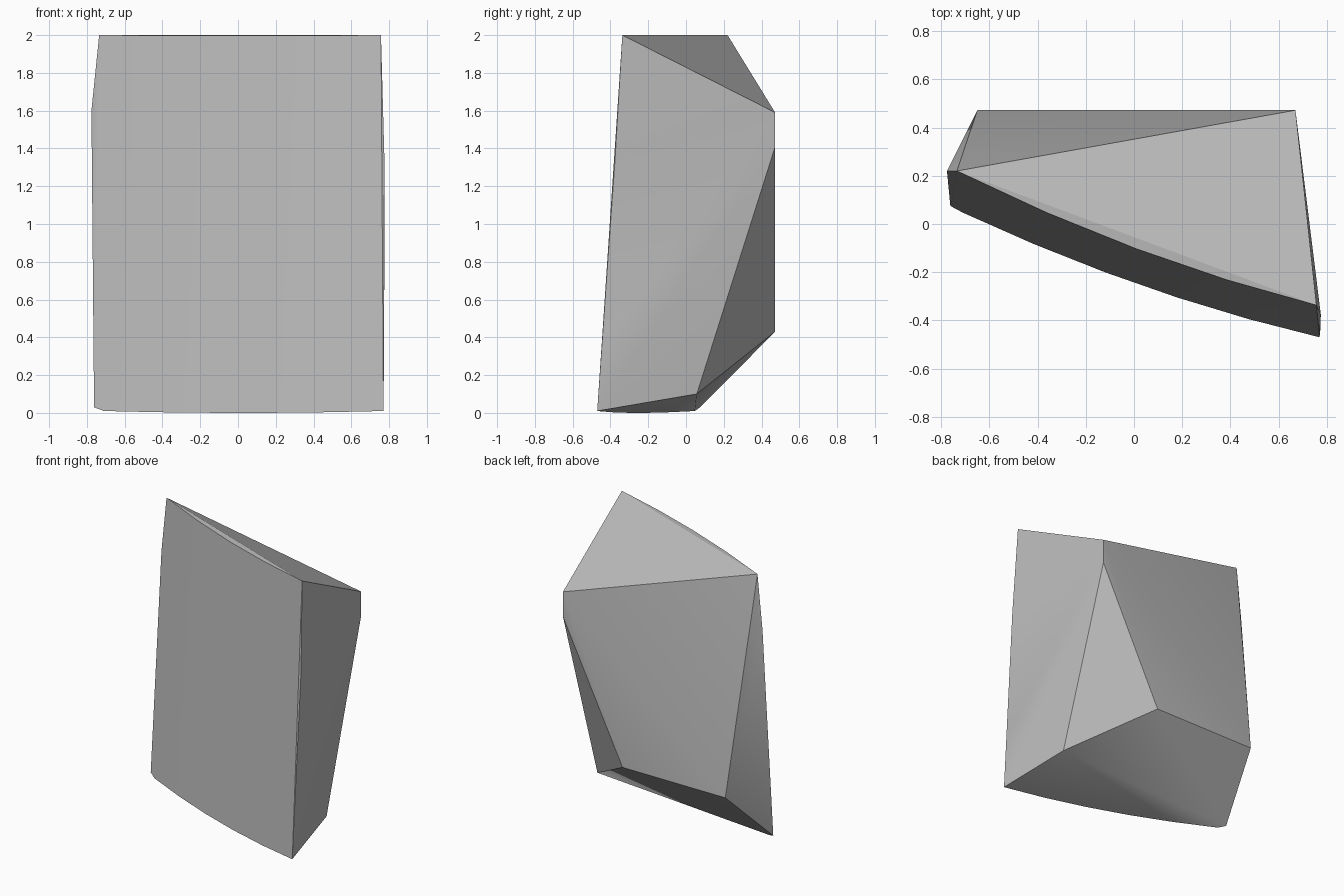
import bpy
import bmesh
import math
from mathutils import Vector

default_cube = bpy.data.objects.get("Cube")
if default_cube:
    bpy.data.objects.remove(default_cube, do_unlink=True)


def make_material(name, value):
    material = bpy.data.materials.new(name)
    material.use_nodes = True
    colour = (value, value, value, 1.0)
    material.diffuse_color = colour
    material.node_tree.nodes["Principled BSDF"].inputs["Base Color"].default_value = colour
    return material


def bowed_edge(start, end, bow, sag, steps):
    """Points from start to end, bowed to the front and sagging slightly."""
    start, end = Vector(start), Vector(end)
    points = []
    for i in range(steps + 1):
        t = i / steps
        bulge = 4 * t * (1 - t)
        points.append(start.lerp(end, t) + Vector((0, -bow * bulge, -sag * bulge)))
    return points


# Curved outer skin: top and bottom rims
top_rim = bowed_edge((-0.735, 0.22, 2), (0.757, -0.337, 2), 0.045, 0.003, 4)
bottom_rim = bowed_edge((-0.71, 0.047, 0.01), (0.77, -0.47, 0.01), 0.043, 0.01, 5)

# Small chipped corners beside the skin
left_chips = [Vector((-0.776, 0.22, 1.6)), Vector((-0.762, 0.075, 0.03))]
right_chips = [Vector((0.775, -0.375, 1.35)), Vector((0.774, -0.43, 0.4))]

# Broken back face and the low corner of the right flank
back_y = 0.472
back_corners = [Vector((x, back_y, z)) for x, z in
                ((0.67, 1.59), (0.67, 1.41), (0.185, 0.43), (-0.65, 0.43))]
low_corner = [Vector((0.68, 0.057, 0.1))]

# Wrap the corners into one solid chunk
bm = bmesh.new()
for point in top_rim + bottom_rim + left_chips + right_chips + back_corners + low_corner:
    bm.verts.new(point)
hull = bmesh.ops.convex_hull(bm, input=bm.verts[:])
unused = {v for v in hull["geom_interior"] + hull["geom_unused"]
          if isinstance(v, bmesh.types.BMVert)}
bmesh.ops.delete(bm, geom=list(unused), context="VERTS")
bmesh.ops.dissolve_limit(bm, angle_limit=math.radians(0.5),
                         verts=bm.verts[:], edges=bm.edges[:])
bmesh.ops.recalc_face_normals(bm, faces=bm.faces[:])

mesh = bpy.data.meshes.new("wall_fragment")
bm.to_mesh(mesh)
bm.free()
mesh.materials.append(make_material("plain_grey", 0.5))

fragment = bpy.data.objects.new("wall_fragment", mesh)
bpy.context.collection.objects.link(fragment)

# Soft shading over shallow facets, crisp broken edges
bpy.ops.object.select_all(action="DESELECT")
fragment.select_set(True)
bpy.context.view_layer.objects.active = fragment
bpy.ops.object.shade_smooth_by_angle(angle=math.radians(30))
